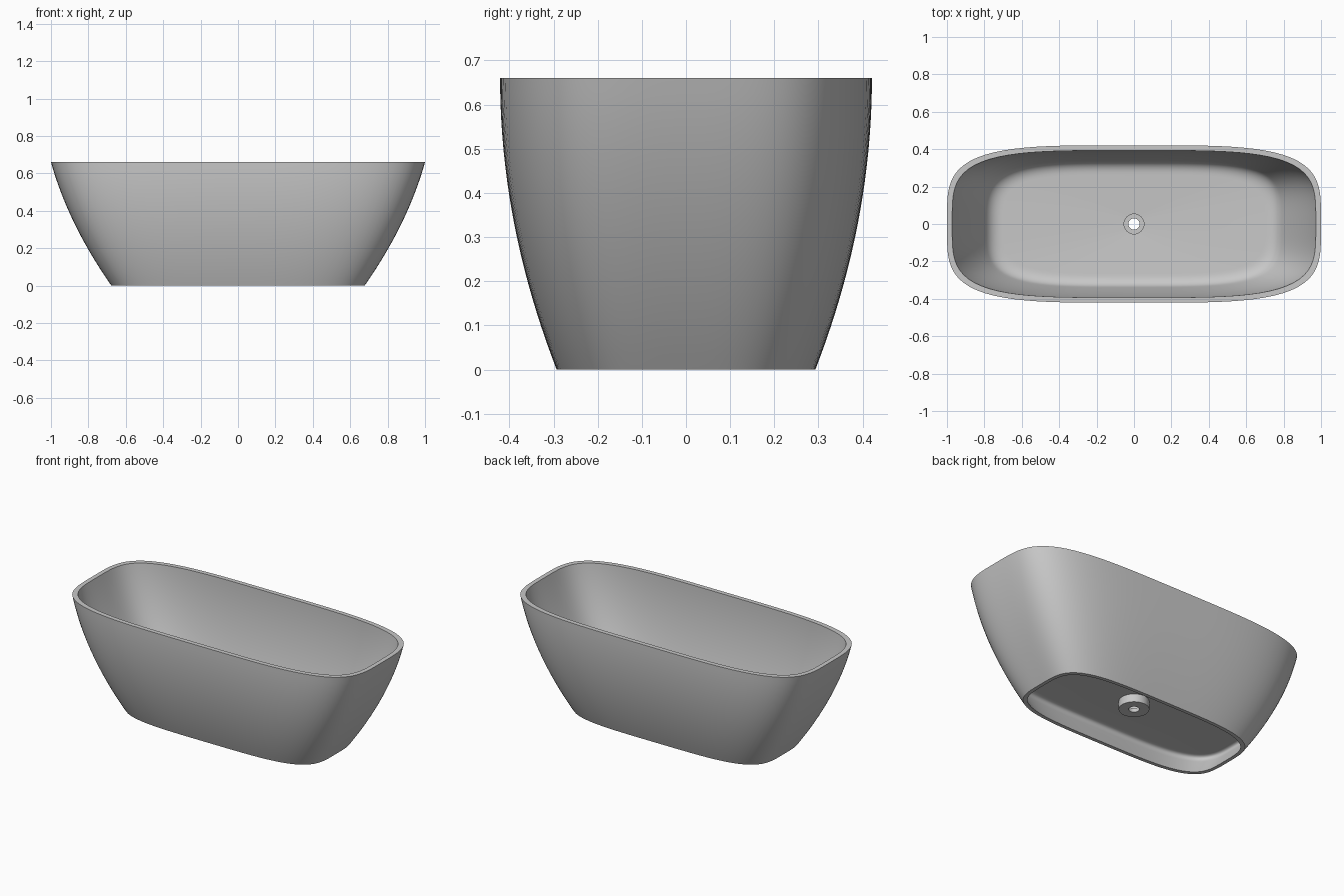
import bpy, bmesh, math

cube = bpy.data.objects.get("Cube")
if cube:
    bpy.data.objects.remove(cube, do_unlink=True)

HEIGHT, WALL, SEGMENTS = 0.66, 0.028, 128
FLOOR, CEILING = 0.175, 0.14

enamel = bpy.data.materials.new("grey enamel")
enamel.use_nodes = True
colour = (0.58, 0.58, 0.58, 1)
enamel.diffuse_color = colour
enamel.node_tree.nodes["Principled BSDF"].inputs["Base Color"].default_value = colour


def ring(a, b, z, power=4):
    """Superellipse outline with half sizes a and b."""
    points = []
    for i in range(SEGMENTS):
        t = 2 * math.pi * i / SEGMENTS
        c, s = math.cos(t), math.sin(t)
        r = (abs(c) ** power + abs(s) ** power) ** (-1 / power)
        points.append((a * r * c, b * r * s, z))
    return points


def wall_ring(z, inset=0):
    """Outline of the flared tub wall at height z, moved inwards by inset."""
    t = z / HEIGHT
    a = 0.677 + 0.323 * (1.43 * t - 0.43 * t * t)
    b = 0.293 + 0.128 * (1 - (1 - t) ** 2)
    return ring(a - inset, b - inset, z)


def fillet(z_wall, z_flat, inset, width, steps=8):
    """Rings rounding the wall into a flat floor or ceiling."""
    rings = []
    for i in range(steps + 1):
        t = i / steps
        z = z_flat + (z_wall - z_flat) * (1 - t) ** 2
        rings.append(wall_ring(z, inset + width * t * t))
    return rings


def loft(name, rings, closed=False):
    """Skin a sequence of rings into a smooth object."""
    bm = bmesh.new()
    loops = [[bm.verts.new(p) for p in r] for r in rings]
    pairs = list(zip(loops, loops[1:]))
    if closed:
        pairs.append((loops[-1], loops[0]))
    for low, high in pairs:
        for i in range(SEGMENTS):
            j = (i + 1) % SEGMENTS
            bm.faces.new((low[i], low[j], high[j], high[i]))
    mesh = bpy.data.meshes.new(name)
    bm.to_mesh(mesh)
    bm.free()
    mesh.materials.append(enamel)
    obj = bpy.data.objects.new(name, mesh)
    bpy.context.collection.objects.link(obj)
    bpy.ops.object.select_all(action="DESELECT")
    obj.select_set(True)
    bpy.context.view_layer.objects.active = obj
    bpy.ops.object.shade_smooth_by_angle(angle=math.radians(35))
    return obj


# Tub shell: underside recess, base edge, outer wall, rim, basin and floor
steps = 20
underside = [ring(0.085, 0.085, CEILING, 2)]
underside += fillet(0.10, CEILING, 0.022, 0.04)[::-1]
underside.append(wall_ring(0, 0.022))
outside = [wall_ring(HEIGHT * i / steps) for i in range(steps + 1)]
z_start = FLOOR + 0.05
inside = [wall_ring(HEIGHT + (z_start - HEIGHT) * i / steps, WALL) for i in range(steps)]
basin = fillet(z_start, FLOOR, WALL, 0.06)
basin.append(ring(0.053, 0.053, FLOOR - 0.01, 2))
loft("tub_shell", underside + outside + inside + basin)

# Drain: sunken seat with a through hole and a round boss below the floor
drain_profile = [(0.053, FLOOR - 0.01), (0.053, 0.115), (0.03, 0.115),
                 (0.03, 0.09), (0.085, 0.09), (0.085, CEILING)]
loft("drain_fitting", [ring(r, r, z, 2) for r, z in drain_profile[::-1]])
